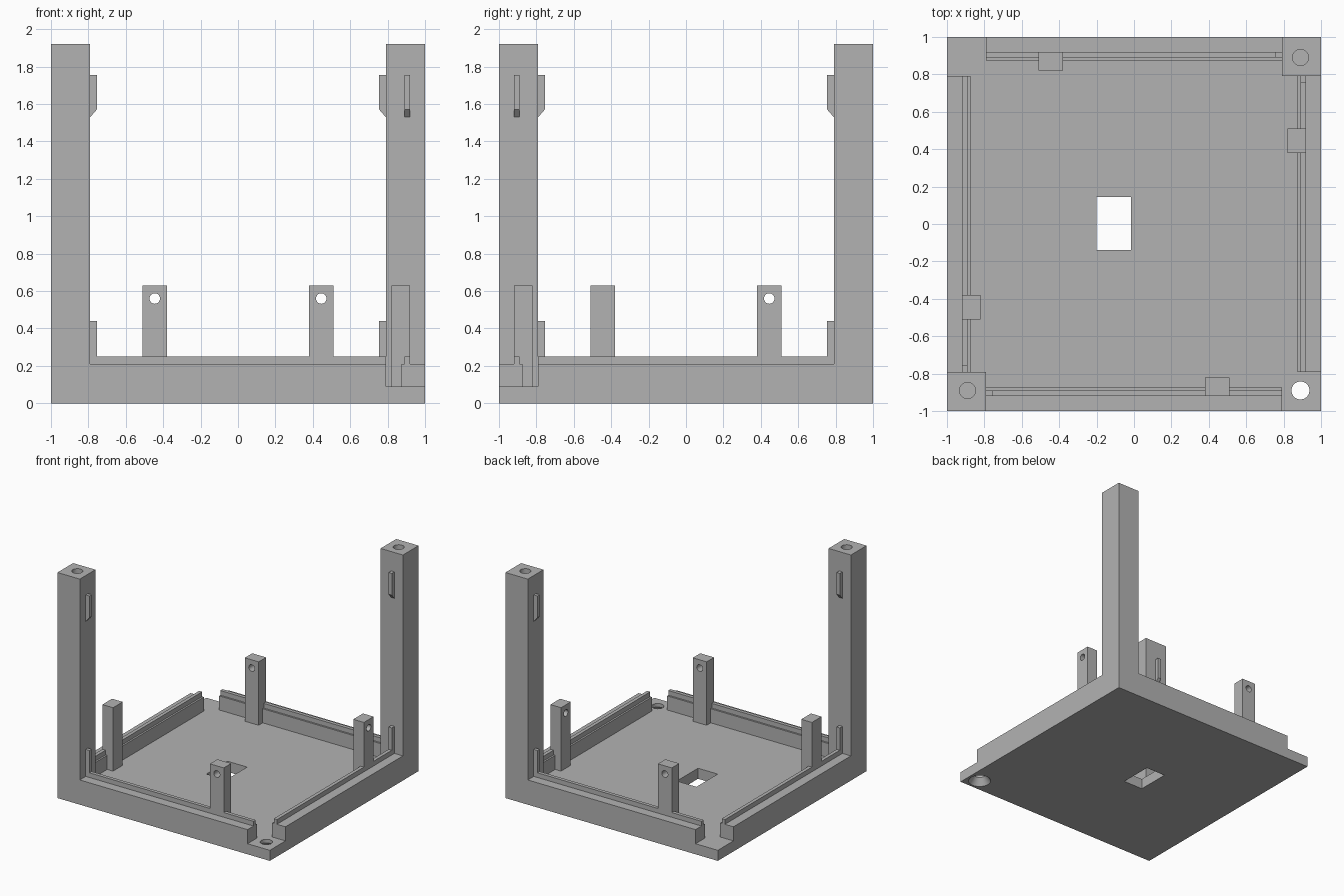
import bpy, bmesh
from math import pi, radians
from mathutils import Matrix

cube = bpy.data.objects.get("Cube")
if cube:
    bpy.data.objects.remove(cube, do_unlink=True)

grey = bpy.data.materials.new("plain grey")
grey.use_nodes = True
COLOUR = (0.45, 0.45, 0.45, 1)
grey.diffuse_color = COLOUR
grey.node_tree.nodes["Principled BSDF"].inputs["Base Color"].default_value = COLOUR

solids = bpy.data.collections.new("solid parts")
cutters = bpy.data.collections.new("cutters")
for group in (solids, cutters):
    bpy.context.scene.collection.children.link(group)

QUARTERS = [Matrix.Rotation(k * pi / 2, 4, "Z") for k in range(4)]
HALVES = QUARTERS[::2]
SWAP = Matrix(((0, 1, 0, 0), (1, 0, 0, 0), (0, 0, 1, 0), (0, 0, 0, 1)))


def finish(name, bm, group, matrix):
    bm.transform(matrix)
    bmesh.ops.recalc_face_normals(bm, faces=bm.faces)
    mesh = bpy.data.meshes.new(name)
    bm.to_mesh(mesh)
    bm.free()
    mesh.materials.append(grey)
    obj = bpy.data.objects.new(name, mesh)
    obj.hide_render = group is not None
    (group or bpy.context.scene.collection).objects.link(obj)
    return obj


def prism(name, profile, y0, y1, group=solids, matrix=Matrix()):
    """Extrude an (x, z) profile along y."""
    bm = bmesh.new()
    face = bm.faces.new([bm.verts.new((x, y0, z)) for x, z in profile])
    ext = bmesh.ops.extrude_face_region(bm, geom=[face])["geom"]
    verts = [v for v in ext if isinstance(v, bmesh.types.BMVert)]
    bmesh.ops.translate(bm, verts=verts, vec=(0, y1 - y0, 0))
    return finish(name, bm, group, matrix)


def box(name, x0, x1, y0, y1, z0, z1, group=solids, matrix=Matrix()):
    outline = [(x0, z0), (x1, z0), (x1, z1), (x0, z1)]
    return prism(name, outline, y0, y1, group, matrix)


def drill(name, r1, r2, depth, matrix):
    bm = bmesh.new()
    bmesh.ops.create_cone(bm, cap_ends=True, segments=48, radius1=r1, radius2=r2, depth=depth)
    return finish(name, bm, cutters, matrix)


# Walls with a raised tongue, and a pierced bracket on each
WALL = [(1, 0.04), (1, 0.21), (0.92, 0.21), (0.92, 0.25),
        (0.89, 0.25), (0.89, 0.21), (0.875, 0.21), (0.875, 0.04)]
for turn in QUARTERS:
    prism("wall", WALL, -0.79, 0.79, matrix=turn)
    box("bracket", 0.82, 0.92, 0.38, 0.51, 0.05, 0.63, matrix=turn)
    drill("bracket_hole", 0.028, 0.028, 0.3,
          turn @ Matrix.Translation((0.87, 0.445, 0.56)) @ Matrix.Rotation(pi / 2, 4, "Y"))

# Two tall corner posts with guide tabs, and two open corners with countersunk holes
TAB = [(-0.82, 1.755), (-0.755, 1.755), (-0.755, 1.57), (-0.79, 1.53), (-0.82, 1.53)]
for turn in HALVES:
    box("post", -1, -0.79, -1, -0.79, 0.03, 1.92, matrix=turn)
    for side in (Matrix(), SWAP):
        prism("upper_tab", TAB, -0.92, -0.89, matrix=turn @ side)
        box("lower_tab", -0.82, -0.755, -0.92, -0.89, 0.15, 0.44, matrix=turn @ side)
    drill("post_hole", 0.043, 0.043, 0.6, turn @ Matrix.Translation((-0.89, -0.89, 1.92)))
    corner = turn @ Matrix.Translation((0.89, -0.89, 0))
    drill("screw_hole", 0.048, 0.048, 0.4, corner)
    drill("countersink", 0.132, 0.048, 0.12, corner)

# Cable opening through the floor
box("floor_opening", -0.2, -0.015, -0.14, 0.145, -0.1, 0.2, cutters)

# Floor plate, joined with the solid parts and then cut
frame = box("corner_frame", -1, 1, -1, 1, 0, 0.09, None)
for group, operation in ((solids, "UNION"), (cutters, "DIFFERENCE")):
    mod = frame.modifiers.new(operation.lower(), "BOOLEAN")
    mod.operand_type = "COLLECTION"
    mod.collection = group
    mod.operation = operation
    mod.solver = "EXACT"
    mod.use_self = True
bpy.context.view_layer.update()
joined = bpy.data.meshes.new_from_object(
    frame.evaluated_get(bpy.context.evaluated_depsgraph_get()))
frame.modifiers.clear()
frame.data = joined

# Remove the helpers and merge flush faces
for group in (solids, cutters):
    for obj in list(group.objects):
        bpy.data.objects.remove(obj, do_unlink=True)
    bpy.data.collections.remove(group)
bm = bmesh.new()
bm.from_mesh(joined)
bmesh.ops.remove_doubles(bm, verts=bm.verts, dist=0.0001)
bmesh.ops.dissolve_limit(bm, angle_limit=radians(0.5), verts=bm.verts, edges=bm.edges)
bm.to_mesh(joined)
bm.free()

bpy.ops.object.select_all(action="DESELECT")
frame.select_set(True)
bpy.context.view_layer.objects.active = frame
bpy.ops.object.shade_smooth_by_angle(angle=radians(30))
